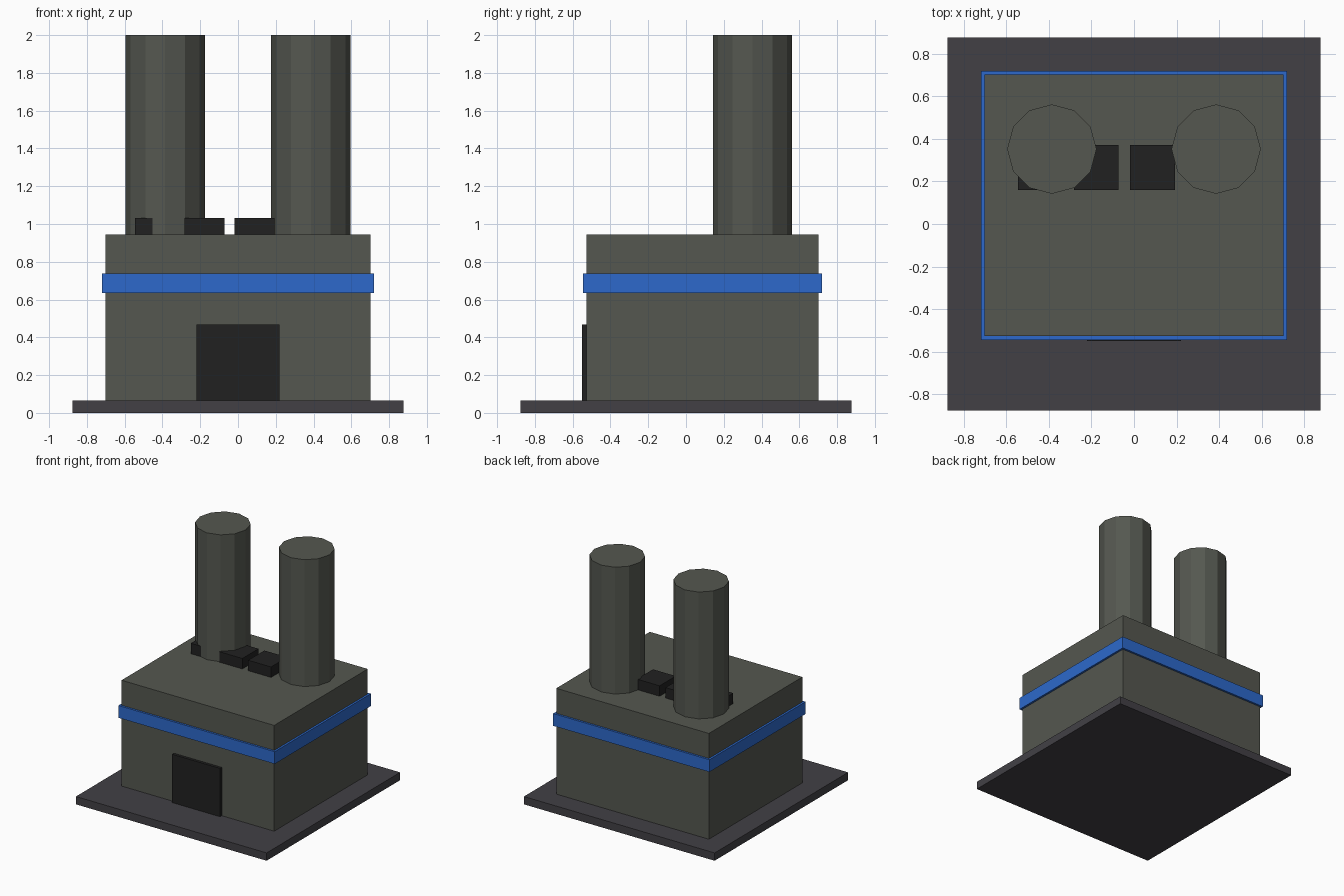
import bpy

cube = bpy.data.objects.get("Cube")
if cube:
    bpy.data.objects.remove(cube, do_unlink=True)


def material(name, rgb):
    mat = bpy.data.materials.new(name)
    mat.use_nodes = True
    mat.diffuse_color = (*rgb, 1)
    bsdf = next(n for n in mat.node_tree.nodes if n.type == 'BSDF_PRINCIPLED')
    bsdf.inputs["Base Color"].default_value = (*rgb, 1)
    return mat


wall_grey = material("wall_grey", (0.09, 0.096, 0.08))
base_grey = material("base_grey", (0.054, 0.051, 0.06))
near_black = material("near_black", (0.0155, 0.0155, 0.0155))
blue = material("blue", (0.026, 0.141, 0.6))


def box(name, x, y, z, mat):
    """Box from (min, max) spans on each axis."""
    spans = (x, y, z)
    bpy.ops.mesh.primitive_cube_add(size=1, location=[(a + b) / 2 for a, b in spans])
    ob = bpy.context.object
    ob.name = name
    ob.scale = [b - a for a, b in spans]
    bpy.ops.object.transform_apply(location=False, rotation=False, scale=True)
    ob.data.materials.append(mat)
    return ob


ROOF = 0.945
FLOOR = 0.065

# Ground slab, main hall, stripe and door
box("base_slab", (-0.877, 0.877), (-0.877, 0.877), (0, FLOOR), base_grey)
box("main_building", (-0.702, 0.702), (-0.527, 0.702), (FLOOR, ROOF), wall_grey)
box("wall_band", (-0.719, 0.719), (-0.544, 0.719), (0.635, 0.737), blue)
box("door", (-0.22, 0.22), (-0.55, -0.52), (FLOOR, 0.467), near_black)

# Twelve-sided chimneys
for side, name in ((-1, "right_chimney"), (1, "left_chimney")):
    bpy.ops.mesh.primitive_cylinder_add(
        vertices=12, radius=0.21, depth=2 - ROOF,
        location=(side * 0.386, 0.352, (2 + ROOF) / 2))
    chimney = bpy.context.object
    chimney.name = name
    chimney.data.materials.append(wall_grey)

# Row of roof vents
for i in range(3):
    x = -0.546 + i * 0.264
    box(f"roof_vent_{i + 1}", (x, x + 0.21), (0.16, 0.372), (ROOF, 1.032), near_black)
